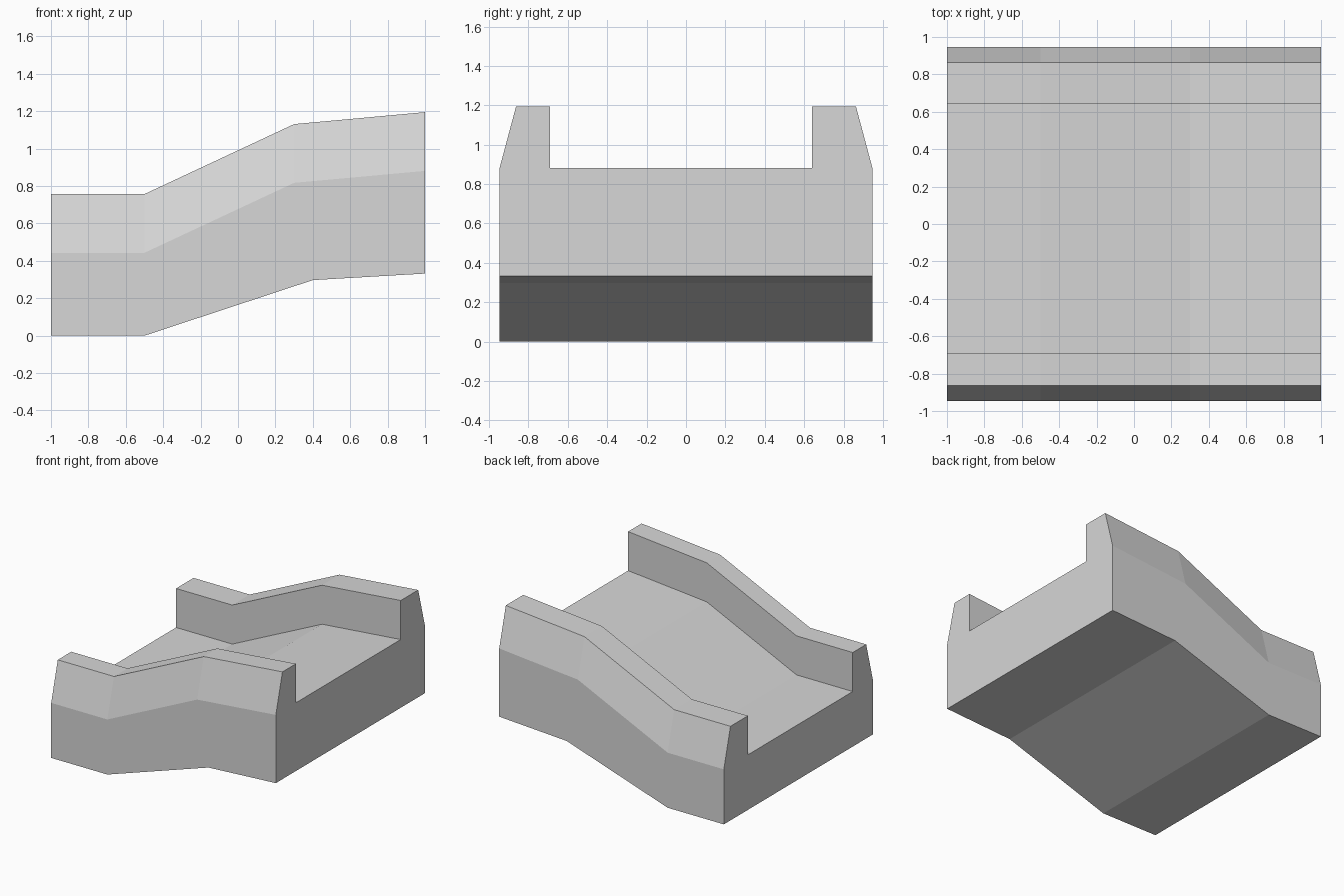
import bpy
import bmesh

cube = bpy.data.objects.get("Cube")
if cube:
    bpy.data.objects.remove(cube, do_unlink=True)

# Single flat grey
grey = bpy.data.materials.new("light grey")
grey.use_nodes = True
colour = (0.68, 0.68, 0.68, 1)
grey.diffuse_color = colour
grey.node_tree.nodes["Principled BSDF"].inputs["Base Color"].default_value = colour

# Stations along the ramp: deck x, deck z, underside x, underside z
STATIONS = [
    (-1.0, 0.443, -1.0, 0.0),
    (-0.5, 0.443, -0.5, 0.0),
    (0.3, 0.817, 0.4, 0.297),
    (1.0, 0.881, 1.0, 0.332),
]
WALL = 0.314    # height of the side walls above the deck
SIDE = 0.947    # half width of the body
RIM = 0.863     # half width at the outer rim of the wall tops
INNER_FRONT, INNER_BACK = -0.692, 0.641


def section(x, deck, under_x, under_z):
    """Channel cross-section with sloped outer walls."""
    top = deck + WALL
    return [
        (under_x, -SIDE, under_z), (under_x, SIDE, under_z),
        (x, SIDE, deck), (x, RIM, top),
        (x, INNER_BACK, top), (x, INNER_BACK, deck),
        (x, INNER_FRONT, deck), (x, INNER_FRONT, top),
        (x, -RIM, top), (x, -SIDE, deck),
    ]


# Loft the sections into one closed ramp with side walls
bm = bmesh.new()
rings = [[bm.verts.new(p) for p in section(*s)] for s in STATIONS]
for a, b in zip(rings, rings[1:]):
    for i in range(len(a)):
        j = (i + 1) % len(a)
        bm.faces.new((a[i], b[i], b[j], a[j]))

# End caps
bm.faces.new(rings[0])
bm.faces.new(rings[-1][::-1])
bmesh.ops.recalc_face_normals(bm, faces=bm.faces)

mesh = bpy.data.meshes.new("walled_ramp")
bm.to_mesh(mesh)
bm.free()
mesh.materials.append(grey)
ramp = bpy.data.objects.new("walled_ramp", mesh)
bpy.context.collection.objects.link(ramp)
